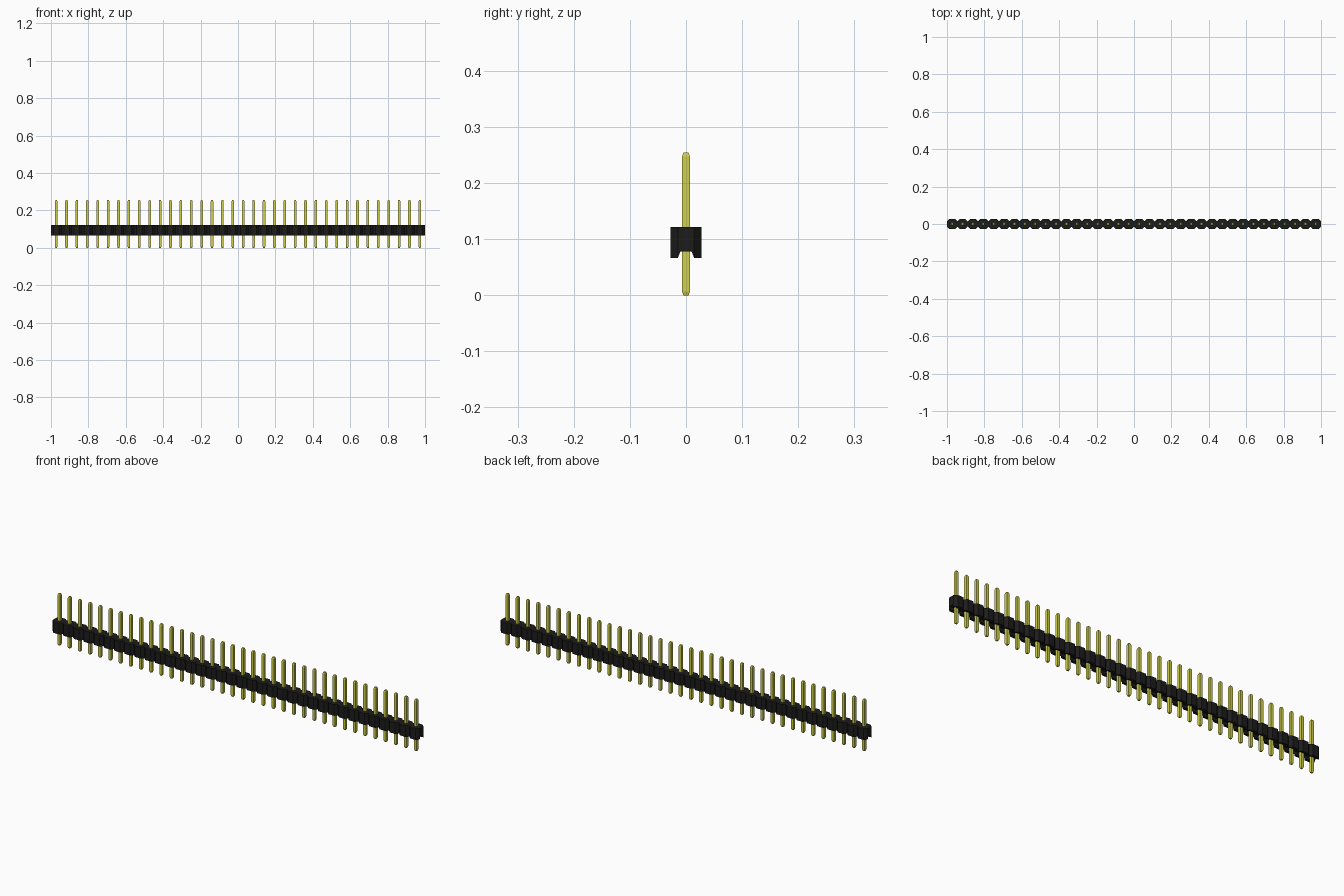
import bpy, bmesh
from mathutils import Vector

COUNT = 36
PITCH = 2 / COUNT
HALF = PITCH / 2
DEPTH = 0.0275              # half depth of the housing
CORE = 0.0145               # half depth of the flat cell ends
BASE, TOP = 0.0667, 0.1217  # housing heights
PIN, TIP, PIN_TOP = 0.007, 0.0047, 0.254
TAPER = 0.007

cube = bpy.data.objects.get("Cube")
if cube:
    bpy.data.objects.remove(cube, do_unlink=True)


def material(name, rgb, roughness):
    mat = bpy.data.materials.new(name)
    mat.use_nodes = True
    mat.diffuse_color = (*rgb, 1)
    bsdf = mat.node_tree.nodes["Principled BSDF"]
    bsdf.inputs["Base Color"].default_value = (*rgb, 1)
    bsdf.inputs["Roughness"].default_value = roughness
    return mat


def prism(bm, loop, offset):
    """Extrude a closed planar loop along an offset."""
    face = bm.faces.new([bm.verts.new(p) for p in loop])
    result = bmesh.ops.extrude_face_region(bm, geom=[face], use_keep_orig=True)
    moved = [v for v in result["geom"] if isinstance(v, bmesh.types.BMVert)]
    bmesh.ops.translate(bm, verts=moved, vec=Vector(offset))


def row_object(name, bm, mat):
    """Make an object from one cell and repeat it along the row."""
    bmesh.ops.recalc_face_normals(bm, faces=bm.faces)
    mesh = bpy.data.meshes.new(name)
    bm.to_mesh(mesh)
    bm.free()
    mesh.materials.append(mat)
    obj = bpy.data.objects.new(name, mesh)
    bpy.context.collection.objects.link(obj)
    obj.location.x = -1 + HALF
    array = obj.modifiers.new("row", "ARRAY")
    array.count = COUNT
    array.use_relative_offset = False
    array.use_constant_offset = True
    array.constant_offset_displace = (PITCH, 0, 0)


black = material("black plastic", (0.0115, 0.0118, 0.0112), 0.6)
gold = material("yellow metal", (0.63, 0.63, 0.075), 0.4)

# Housing cell: core with a channel beneath, plus chamfered front and back
bm = bmesh.new()
roof, inner = BASE + 0.011, 0.01
core = [(-CORE, BASE), (-inner, roof), (inner, roof), (CORE, BASE), (CORE, TOP), (-CORE, TOP)]
prism(bm, [(-HALF, y, z) for y, z in core], (PITCH, 0, 0))
narrow = HALF - (DEPTH - CORE)
for side in (-1, 1):
    cheek = [(-HALF, CORE), (HALF, CORE), (narrow, DEPTH), (-narrow, DEPTH)]
    prism(bm, [(x, side * y, BASE) for x, y in cheek], (0, 0, TOP - BASE))
row_object("housing", bm, black)

# Square pin with tapered ends
bm = bmesh.new()
sections = [(0, TIP), (TAPER, PIN), (PIN_TOP - TAPER, PIN), (PIN_TOP, TIP)]
rings = [[bm.verts.new((x * r, y * r, z)) for x, y in ((-1, -1), (1, -1), (1, 1), (-1, 1))]
         for z, r in sections]
for low, high in zip(rings, rings[1:]):
    for i in range(4):
        j = (i + 1) % 4
        bm.faces.new((low[i], low[j], high[j], high[i]))
bm.faces.new(rings[0])
bm.faces.new(rings[-1])
row_object("pins", bm, gold)
